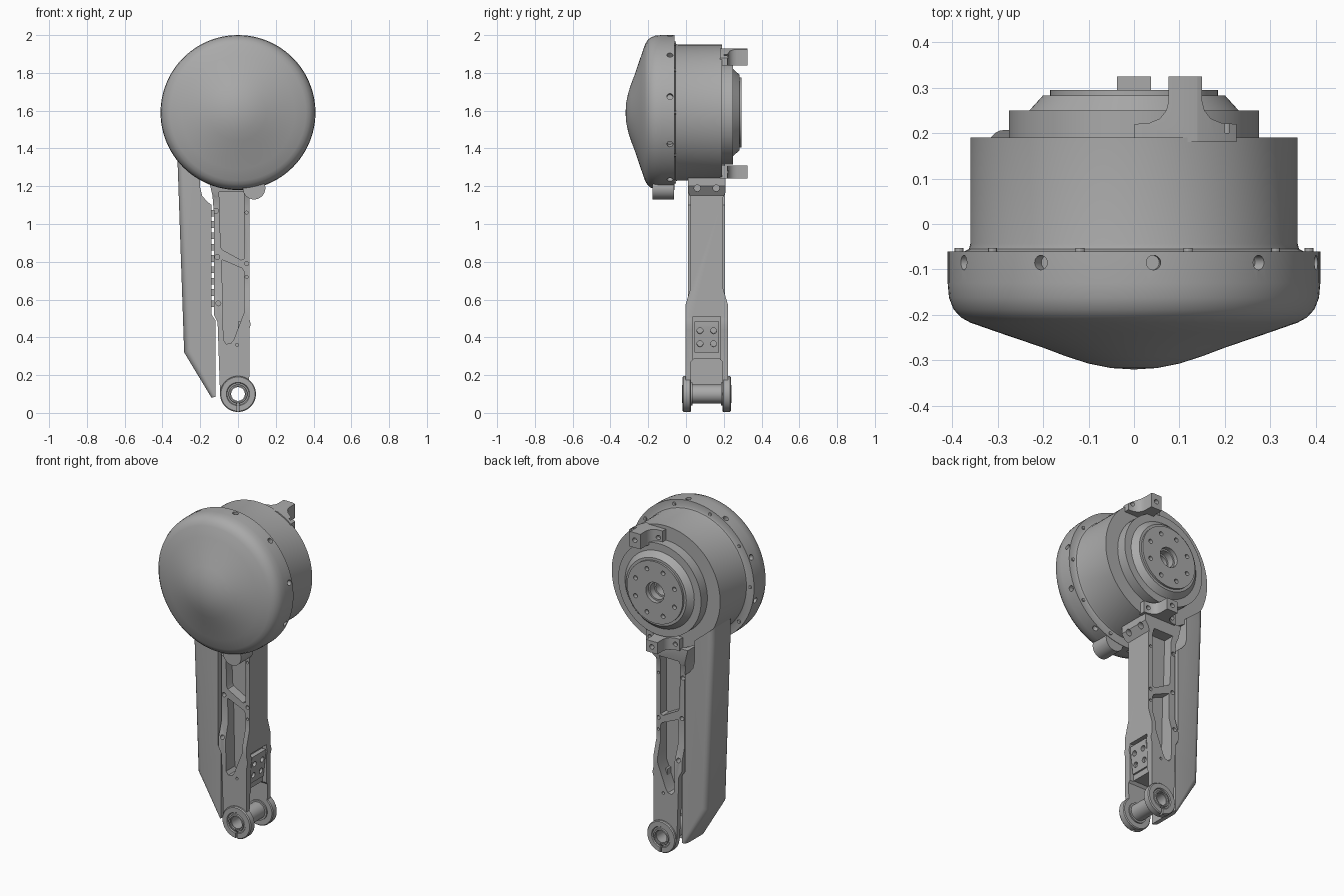
import bpy, bmesh, math
from mathutils import Matrix, Vector

if "Cube" in bpy.data.objects:
    bpy.data.objects.remove(bpy.data.objects["Cube"])

metal = bpy.data.materials.new("grey_metal")
metal.use_nodes = True
GREY = (0.4, 0.4, 0.4, 1)
metal.diffuse_color = GREY
metal.node_tree.nodes["Principled BSDF"].inputs["Base Color"].default_value = GREY

HUB = 1.59      # height of the drum axis
PIN = 0.1       # height of the fork axle
MID = 0.11      # depth of the leg's middle plane


def finish(name, bm):
    bmesh.ops.recalc_face_normals(bm, faces=bm.faces)
    mesh = bpy.data.meshes.new(name)
    bm.to_mesh(mesh)
    bm.free()
    mesh.materials.append(metal)
    ob = bpy.data.objects.new(name, mesh)
    bpy.context.collection.objects.link(ob)
    return ob


def prism_bm(pts, axis, a, b):
    """Extrude a 2D outline along one axis from a to b."""
    place = {"x": lambda u, v: (a, u, v), "y": lambda u, v: (u, a, v),
             "z": lambda u, v: (u, v, a)}[axis]
    bm = bmesh.new()
    face = bm.faces.new([bm.verts.new(place(u, v)) for u, v in pts])
    out = bmesh.ops.extrude_face_region(bm, geom=[face])["geom"]
    step = Vector([b - a if axis == k else 0 for k in "xyz"])
    bmesh.ops.translate(bm, vec=step, verts=[e for e in out if isinstance(e, bmesh.types.BMVert)])
    return bm


def prism(name, pts, axis, a, b):
    return finish(name, prism_bm(pts, axis, a, b))


def box_outline(u0, u1, v0, v1):
    return [(u0, v0), (u1, v0), (u1, v1), (u0, v1)]


def lathe(name, profile, z, steps=96, closed=False):
    """Revolve (radius, y) points around a y-directed axis at height z."""
    bm = bmesh.new()
    vs = [bm.verts.new((r, y, z)) for r, y in profile]
    loop = vs + vs[:1] if closed else vs
    edges = [bm.edges.new(p) for p in zip(loop, loop[1:])]
    bmesh.ops.spin(bm, geom=vs + edges, cent=(0, 0, z), axis=(0, 1, 0),
                   angle=math.tau, steps=steps)
    bmesh.ops.remove_doubles(bm, verts=bm.verts, dist=1e-4)
    return finish(name, bm)


def rods(name, items, segments=20):
    """Several cylinders in one mesh: (centre, direction, radius, length)."""
    bm = bmesh.new()
    for centre, direction, r, length in items:
        turn = Vector(direction).to_track_quat("Z", "Y").to_matrix().to_4x4()
        bmesh.ops.create_cone(bm, cap_ends=True, segments=segments, radius1=r, radius2=r,
                              depth=length, matrix=Matrix.Translation(centre) @ turn)
    return finish(name, bm)


def boolean(ob, cutter, operation="DIFFERENCE"):
    mod = ob.modifiers.new("cut", "BOOLEAN")
    mod.operation, mod.object, mod.solver = operation, cutter, "EXACT"
    cutter.hide_render = True
    bpy.context.view_layer.objects.active = ob
    bpy.ops.object.modifier_apply(modifier=mod.name)
    bpy.data.objects.remove(cutter)


def around(count, start, r, y):
    """Points and outward directions around the drum axis."""
    for k in range(count):
        a = math.radians(start) + k * math.tau / count
        d = Vector((math.sin(a), 0, math.cos(a)))
        yield d * r + Vector((0, y, HUB)), d


# Motor drum: domed cap, body, stepped rear
drum = lathe("motor_drum", [
    (0, -.32), (.05, -.317), (.1, -.307), (.15, -.291), (.2, -.272), (.3, -.238), (.36, -.217),
    (.38, -.206), (.397, -.188), (.407, -.162), (.41, -.13), (.41, -.06), (.373, -.06),
    (.363, -.055), (.36, -.043), (.36, .19), (.275, .19), (.275, .25), (.23, .25),
    (.2, .283), (.185, .283), (.185, .295), (.06, .295), (.06, .27), (.05, .27),
    (.05, .23), (.04, .23), (.04, .18), (0, .18)], HUB)
holes = [(p, d, .016, .06) for p, d in around(10, 6, .41, -.085)]
holes += [(p, (0, 1, 0), .013, .05) for p, d in around(8, 22.5, .14, .295)]
boolean(drum, rods("hole_cutter", holes))
rods("cap_screws", [(p, (0, 1, 0), .01, .014) for p, d in around(10, 18, .385, -.06)], 12)
rods("cable_boss", [((.085, -.12, 1.19), (0, 1, 0), .06, .115)], 32)

# Rear mounting lugs
half = [(.112, .18), (.112, .22), (.08, .222), (.056, .232), (.042, .25), (.037, .27), (.037, .325)]
for name, x, z0, z1 in (("upper_lug", .113, 1.84, 1.93), ("lower_lug", 0, 1.24, 1.31)):
    outline = [(x + u, v) for u, v in half] + [(x - u, v) for u, v in reversed(half)]
    lug = prism(name, outline, "z", z0, z1)
    boolean(lug, rods("trim", [((0, .2, HUB), (0, 1, 0), .367, .4)], 96), "INTERSECT")
    zc = (z0 + z1) / 2
    boolean(lug, rods("hole_cutter", [((x + s * .085, .22, zc), (0, 1, 0), .013, .04)
                                      for s in (-1, 1)] + [((x, .325, zc), (0, 1, 0), .014, .06)]))

# Leg: front outline crossed with a forked side outline
leg = prism("leg", [(-.17, 1.3), (-.135, 1.15), (-.128, 1.06), (-.128, .52), (-.108, .48),
                    (-.095, .1), (.055, .1), (.06, .2), (.06, .44), (.067, .47), (.06, .5),
                    (.06, 1.15), (.095, 1.2), (.095, 1.3)], "y", -.1, .3)
side = [(.1, 1.25), (.1, 1.17), (.086, 1.14), (.086, .66), (.113, .57), (.113, .05), (.083, .05),
        (.083, .27), (.07, .285)]
boolean(leg, prism("trim", [(MID + u, z) for u, z in side]
                   + [(MID - u, z) for u, z in reversed(side)], "x", -.3, .3), "INTERSECT")

# Weight-saving pockets on both faces, split by a diagonal rib
pockets = [[(-.1, 1.17), (.032, 1.17), (.032, .815), (.015, .81), (-.085, .865), (-.092, .88)],
           [(-.086, .81), (-.07, .805), (.022, .765), (.032, .75), (.032, .53), (-.022, .39),
            (-.036, .37), (-.062, .365), (-.077, .385)]]
for outline in pockets:
    for a, b in ((-.1, MID - .03), (MID + .03, .3)):
        boolean(leg, prism("pocket_cutter", outline, "y", a, b))

# Bolt holes, axle bore and side recess in the leg
spots = [(-.117, 1.07, .013), (.046, 1.06, .008), (-.11, .825, .013), (.046, .79, .011),
         (.046, .72, .008), (-.104, .58, .013), (-.005, .36, .008)]
bolts = [((x, y, z), (0, 1, 0), r, .06) for x, z, r in spots for y in (.02, .2)]
bolts += [((.08, y, 1.19), (1, 0, 0), .017, .08) for y in (.06, .16)]
boolean(leg, rods("hole_cutter", bolts))
boolean(leg, rods("bore_cutter", [((0, MID, PIN), (0, 1, 0), .043, .5)], 40))
boolean(leg, prism("recess_cutter", box_outline(MID - .073, MID + .073, .25, .51), "x", .035, .1))

# Stop block with four holes, set in the recess
block = prism("stop_block", [(.0, .32), (.045, .32), (.062, .46), (.062, .485), (.0, .485)],
              "y", MID - .066, MID + .066)
boolean(block, rods("hole_cutter", [((.055, MID + s * .036, z), (1, 0, -.12), .016, .05)
                                    for s in (-1, 1) for z in (.365, .435)]))

# Fork feet with clamp slits, mirrored about the leg's middle plane
for name, s in (("front_foot", -1), ("rear_foot", 1)):
    ring = [(.04, .075), (.06, .075), (.06, .083), (.09, .083), (.095, .088), (.095, .122),
            (.09, .128), (.062, .128), (.058, .122), (.05, .122), (.048, .13), (.04, .13)]
    foot = lathe(name, [(r, MID + s * d) for r, d in ring], PIN, 64, True)
    boolean(foot, prism("slit_cutter", box_outline(-.005, .005, -.05, .065), "y",
                        MID + s * .14, MID + s * .105))
lathe("axle", [(.036, MID - .12), (.049, MID - .12), (.049, MID + .12), (.036, MID + .12)],
      PIN, 48, True)

# Side fairing with rounded outer edges
bm = prism_bm([(-.32, 1.42), (-.32, 1.33), (-.285, .32), (-.14, .08), (-.12, .085), (-.12, .49),
               (-.139, .52), (-.139, 1.1), (-.165, 1.12), (-.19, 1.15), (-.2, 1.19),
               (-.2, 1.32)], "y", .01, .207)
rim = [e for e in bm.edges if abs(e.verts[0].co.y - e.verts[1].co.y) < .01
       and min(v.co.x for v in e.verts) < -.28 and max(v.co.z for v in e.verts) < 1.43
       and max(v.co.x for v in e.verts) < -.13 and min(v.co.z for v in e.verts) != 1.32]
rim = [e for e in rim if (e.verts[0].co - e.verts[1].co).length != 0
       and not any(abs(v.co.x + .2) < .001 for v in e.verts)]
bmesh.ops.bevel(bm, geom=rim, offset=.035, segments=5, profile=.5, affect="EDGES")
finish("side_fairing", bm)

# Perforated seam tabs between fairing and leg
for k in range(9):
    z = .56 + k * .06
    prism("seam_tab", box_outline(-.142, -.125, z, z + .035), "y", .04, .18)

# Smooth curved parts, keep edges crisp
for ob in bpy.context.collection.objects:
    if ob.type == "MESH" and metal.name in ob.data.materials:
        bpy.ops.object.select_all(action="DESELECT")
        ob.select_set(True)
        bpy.context.view_layer.objects.active = ob
        bpy.ops.object.shade_smooth_by_angle(angle=math.radians(30))
